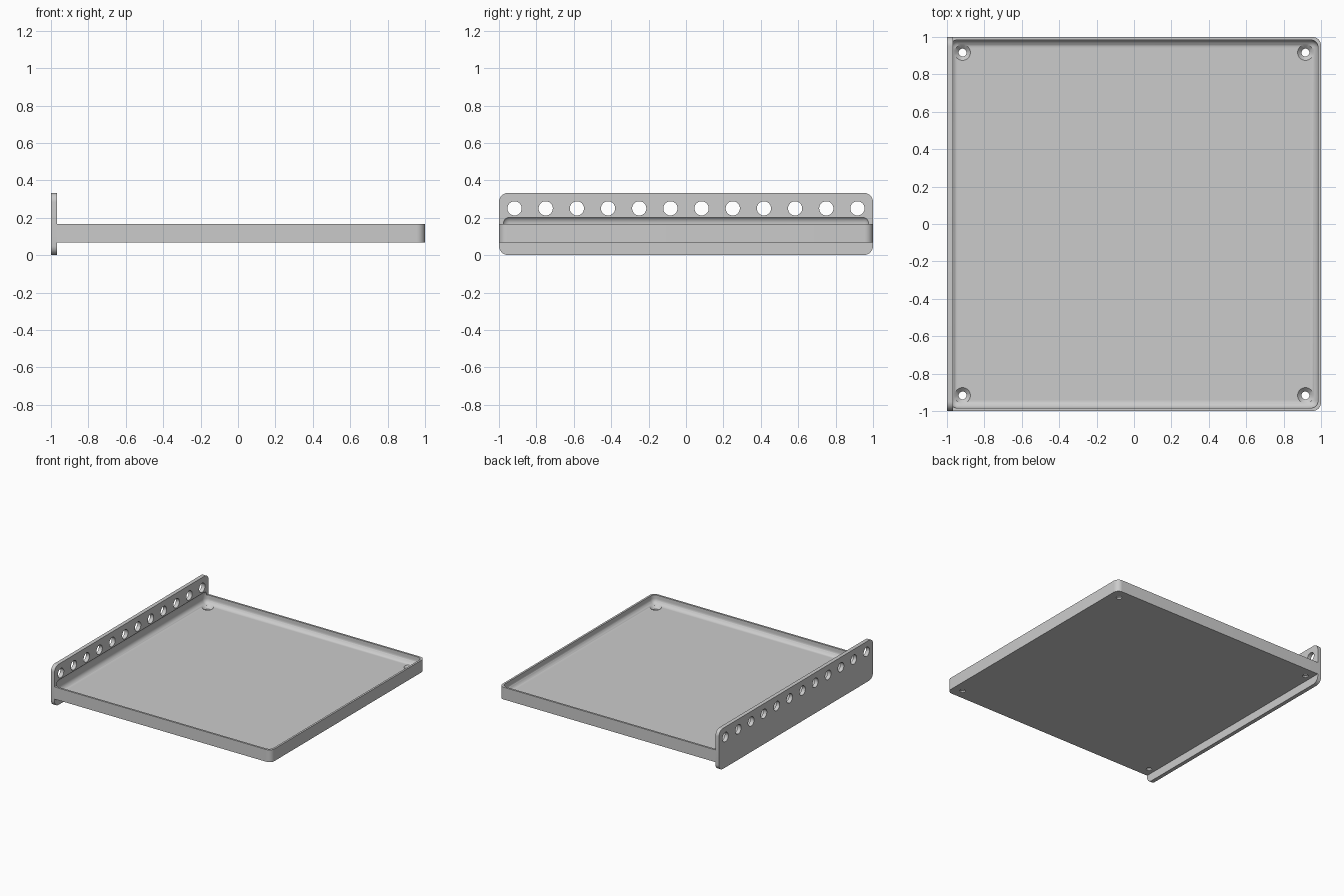
import bpy, bmesh, math
from mathutils import Matrix, Vector

if "Cube" in bpy.data.objects:
    bpy.data.objects.remove(bpy.data.objects["Cube"])

grey = bpy.data.materials.new("plain grey")
grey.use_nodes = True
colour = (0.6, 0.6, 0.6, 1)
grey.diffuse_color = colour
grey.node_tree.nodes["Principled BSDF"].inputs["Base Color"].default_value = colour

PITCH = 1 / 6                 # hole spacing
FACE = -0.968                 # inner face of the upright plate
BASE, RIM, FLOOR = 0.067, 0.167, 0.1


def to_object(name, bm):
    mesh = bpy.data.meshes.new(name)
    bmesh.ops.recalc_face_normals(bm, faces=bm.faces)
    bm.to_mesh(mesh)
    bm.free()
    mesh.materials.append(grey)
    obj = bpy.data.objects.new(name, mesh)
    bpy.context.collection.objects.link(obj)
    return obj


def rounded_box(name, low, high, radius, pick, segments=8):
    """Box between two corners; edges chosen by pick(direction, middle) are rounded."""
    low, high = Vector(low), Vector(high)
    bm = bmesh.new()
    bmesh.ops.create_cube(bm, size=1)
    bmesh.ops.scale(bm, vec=high - low, verts=bm.verts)
    bmesh.ops.translate(bm, vec=(low + high) / 2, verts=bm.verts)
    edges = []
    for e in bm.edges:
        a, b = e.verts[0].co, e.verts[1].co
        if pick((b - a).normalized(), (a + b) / 2):
            edges.append(e)
    bmesh.ops.bevel(bm, geom=edges, offset=radius, segments=segments,
                    profile=0.5, affect='EDGES', clamp_overlap=True)
    return to_object(name, bm)


def add_cone(bm, r1, r2, depth, place):
    bmesh.ops.create_cone(bm, cap_ends=True, segments=32, radius1=r1,
                          radius2=r2, depth=depth, matrix=place)


def cut(obj, cutter):
    mod = obj.modifiers.new("cut", 'BOOLEAN')
    mod.operation = 'DIFFERENCE'
    mod.solver = 'EXACT'
    mod.object = cutter
    bpy.context.view_layer.objects.active = obj
    bpy.ops.object.modifier_apply(modifier=mod.name)


# Upright plate with rounded corners
plate = rounded_box("upright_plate", (-1, -1, 0), (FACE, 1, 2 * PITCH), 0.05,
                    lambda d, m: abs(d.x) > 0.9)

# Shallow tray, rounded at the two free corners
tray = rounded_box("tray", (FACE, -1, BASE), (1, 1, RIM), 0.045,
                   lambda d, m: abs(d.z) > 0.9 and m.x > 0)

# Softly rounded pocket that hollows the tray and grazes the plate
pocket = rounded_box("pocket_cutter", (-0.984, -0.984, FLOOR), (0.984, 0.984, 0.21),
                     0.04, lambda d, m: True)

# Row of round holes through the plate
bm = bmesh.new()
for i in range(12):
    place = Matrix.Translation((-0.984, (i - 5.5) * PITCH, 1.5 * PITCH))
    add_cone(bm, 0.038, 0.038, 0.2, place @ Matrix.Rotation(math.pi / 2, 4, 'Y'))
row = to_object("row_hole_cutter", bm)

# Screw holes and their countersinks in the tray corners
drills, sinks = bmesh.new(), bmesh.new()
for x in (-5.5 * PITCH, 5.5 * PITCH):
    for y in (-5.5 * PITCH, 5.5 * PITCH):
        add_cone(drills, 0.021, 0.021, 0.3, Matrix.Translation((x, y, FLOOR)))
        add_cone(sinks, 0.018, 0.066, 0.048, Matrix.Translation((x, y, FLOOR)))
drill = to_object("screw_hole_cutter", drills)
sink = to_object("countersink_cutter", sinks)

cutters = [pocket, row, drill, sink]
for c in cutters:
    c.hide_render = True

cut(plate, pocket)
cut(plate, row)
for c in (pocket, drill, sink):
    cut(tray, c)

for c in cutters:
    bpy.data.objects.remove(c)

# Smooth curved surfaces while keeping crisp edges
bpy.ops.object.select_all(action='DESELECT')
for obj in (plate, tray):
    obj.select_set(True)
bpy.context.view_layer.objects.active = tray
bpy.ops.object.shade_smooth_by_angle(angle=math.radians(30))
